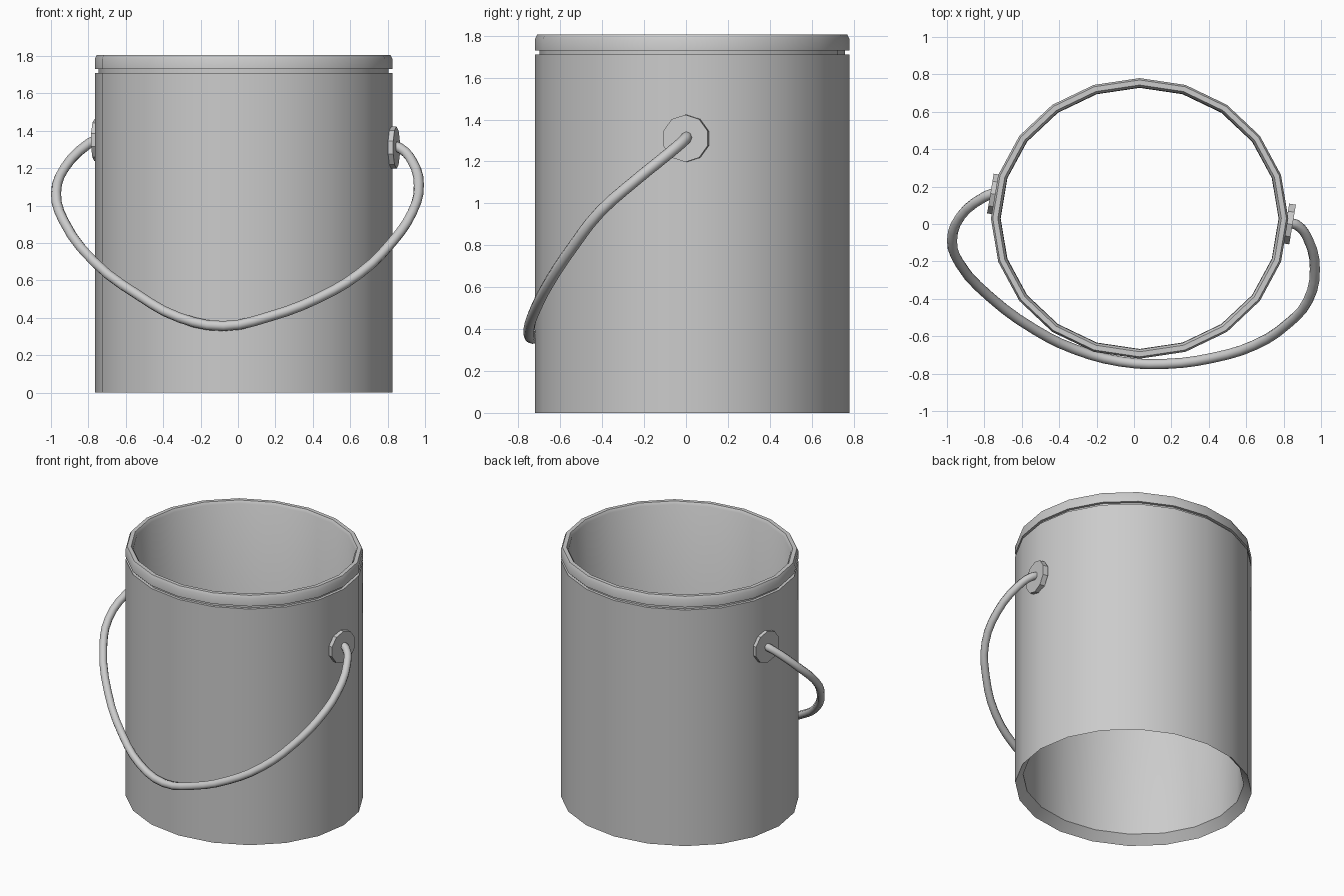
import bpy, bmesh
from math import sin, cos, pi, radians
from mathutils import Vector

if "Cube" in bpy.data.objects:
    bpy.data.objects.remove(bpy.data.objects["Cube"])


def finish(obj, angle=35):
    bpy.ops.object.select_all(action='DESELECT')
    obj.select_set(True)
    bpy.context.view_layer.objects.active = obj
    bpy.ops.object.shade_smooth_by_angle(angle=radians(angle))


# Can wall: closed profile (inset from outer radius, height) swept round a 20-sided oval
SIDES, CX, CY, RX, RY = 20, 0.03, 0.03, 0.795, 0.75
profile = [(0, 0), (0, 1.71), (0.02, 1.71), (0.02, 1.73), (0, 1.73),
           (0, 1.785), (0.01, 1.805), (0.037, 1.805), (0.05, 1.785), (0.052, 0.06)]
bm = bmesh.new()
rings = []
for i in range(SIDES):
    a = 2 * pi * i / SIDES
    rings.append([bm.verts.new((CX + (RX - d) * cos(a), CY + (RY - d) * sin(a), z))
                  for d, z in profile])
n = len(profile)
for i in range(SIDES):
    r0, r1 = rings[i], rings[(i + 1) % SIDES]
    for j in range(n):
        k = (j + 1) % n
        bm.faces.new((r0[j], r1[j], r1[k], r0[k]))
bmesh.ops.recalc_face_normals(bm, faces=bm.faces)
mesh = bpy.data.meshes.new("can_body")
bm.to_mesh(mesh)
bm.free()
body = bpy.data.objects.new("can_body", mesh)
bpy.context.collection.objects.link(body)
finish(body)


# Handle ears: flat ten-sided discs against the wall facets
def ear(name, centre):
    bpy.ops.mesh.primitive_cylinder_add(vertices=10, radius=0.113, depth=0.036, location=centre)
    obj = bpy.context.object
    obj.name = name
    obj.rotation_mode = 'QUATERNION'
    obj.rotation_quaternion = Vector((0.986, -0.166, 0)).to_track_quat('Z', 'Y')
    finish(obj, 30)


ear("right_ear", (0.83, 0.0, 1.31))
ear("left_ear", (-0.75, 0.16, 1.35))

# Wire handle: round tube along a smooth path hanging to the front
path = [(0.83, 0.005, 1.32), (0.87, -0.005, 1.305), (0.93, -0.08, 1.24), (0.967, -0.24, 1.11),
        (0.93, -0.41, 0.96), (0.82, -0.535, 0.80), (0.65, -0.645, 0.636),
        (0.424, -0.715, 0.503), (0.166, -0.748, 0.406), (-0.075, -0.735, 0.356),
        (-0.316, -0.67, 0.402), (-0.53, -0.565, 0.519), (-0.77, -0.39, 0.70),
        (-0.933, -0.21, 0.92), (-0.973, -0.09, 1.064), (-0.928, 0.04, 1.20),
        (-0.80, 0.145, 1.33), (-0.75, 0.165, 1.355)]
curve = bpy.data.curves.new("wire_handle", 'CURVE')
curve.dimensions = '3D'
curve.bevel_depth = 0.027
curve.bevel_resolution = 2
curve.resolution_u = 3
curve.use_fill_caps = True
spline = curve.splines.new('BEZIER')
spline.bezier_points.add(len(path) - 1)
for bp, co in zip(spline.bezier_points, path):
    bp.co = co
    bp.handle_left_type = bp.handle_right_type = 'AUTO'
handle = bpy.data.objects.new("wire_handle", curve)
bpy.context.collection.objects.link(handle)
